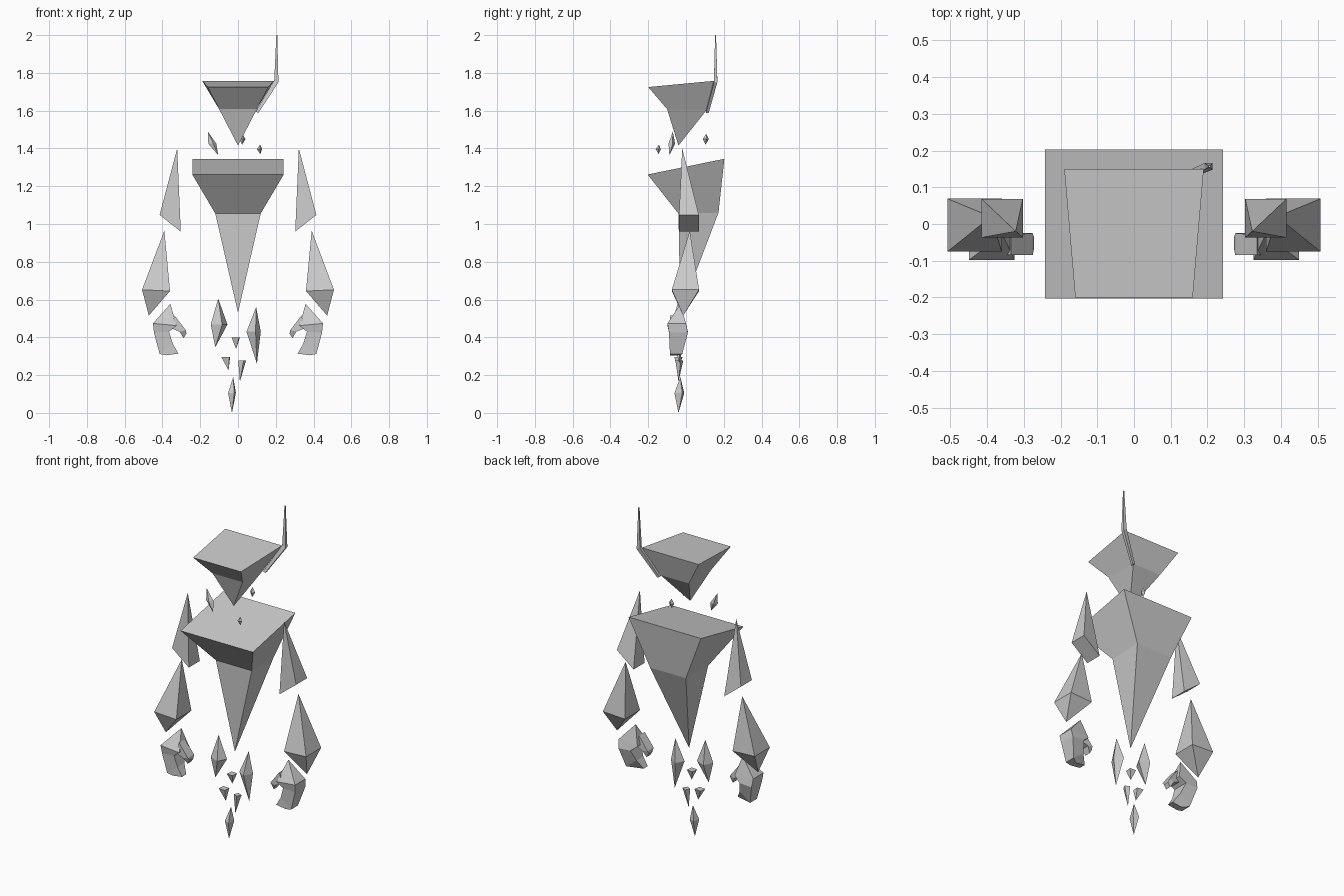
import bpy, bmesh, math


def loft(name, sections):
    """Skin a chain of 4-point rings; a one-point section is a tip."""
    bm = bmesh.new()
    rings = [[bm.verts.new(p) for p in s] for s in sections]
    for a, b in zip(rings, rings[1:]):
        for i in range(4):
            j = (i + 1) % 4
            quad = [a[i % len(a)], a[j % len(a)], b[j % len(b)], b[i % len(b)]]
            bm.faces.new(list(dict.fromkeys(quad)))
    for end in (rings[0], rings[-1]):
        if len(end) == 4:
            bm.faces.new(end)
    bmesh.ops.recalc_face_normals(bm, faces=bm.faces)
    mesh = bpy.data.meshes.new(name)
    bm.to_mesh(mesh)
    bm.free()
    obj = bpy.data.objects.new(name, mesh)
    bpy.context.collection.objects.link(obj)


def front_back(wf, yf, zf, wb, yb, zb):
    """Symmetric ring from a front edge and a back edge."""
    return [(-wf, yf, zf), (wf, yf, zf), (wb, yb, zb), (-wb, yb, zb)]


def slab(x0, z0, x1, z1, y0, y1):
    """Ring from a line in the front plane, swept in depth."""
    return [(x0, y0, z0), (x1, y0, z1), (x1, y1, z1), (x0, y1, z0)]


def pair(name, sections):
    """Right-hand and mirrored copies."""
    for side, s in (("right", 1), ("left", -1)):
        loft(f"{name}_{side}", [[(s * x, y, z) for x, y, z in sec] for sec in sections])


def shard(name, top, mid, bottom, rx, ry, turn):
    """Four-sided crystal between two tips."""
    ring = []
    for i in range(4):
        a = math.radians(turn + 90 * i)
        ring.append((mid[0] + rx * math.cos(a), mid[1] + ry * math.sin(a), mid[2]))
    loft(name, [[top], ring, [bottom]] if top else [ring, [bottom]])


# Head and antenna
loft("head", [front_back(0.16, -0.2, 1.725, 0.19, 0.15, 1.758),
              front_back(0.1, -0.1, 1.608, 0.095, 0.108, 1.602),
              [(0, -0.04, 1.415)]])
loft("antenna", [slab(0.094, 1.595, 0.108, 1.588, 0.105, 0.12),
                 slab(0.192, 1.762, 0.214, 1.75, 0.148, 0.166),
                 slab(0.203, 2.0, 0.208, 2.0, 0.154, 0.159)])

# Torso
loft("torso", [front_back(0.242, -0.203, 1.262, 0.242, 0.203, 1.345),
               front_back(0.12, -0.04, 1.055, 0.12, 0.172, 1.06),
               [(0, -0.03, 0.53)]])

# Arms
pair("upper_arm", [[(0.322, -0.02, 1.4)], slab(0.303, 0.96, 0.415, 1.048, -0.037, 0.068)])
pair("forearm", [[(0.39, 0.02, 0.965)], slab(0.36, 0.645, 0.508, 0.652, -0.075, 0.069),
                 [(0.472, -0.015, 0.515)]])

# Hands: palm with curled fingers, plus a thumb
pair("hand", [[(0.358, -0.03, 0.577)],
              slab(0.325, 0.462, 0.45, 0.474, -0.098, 0.0),
              slab(0.365, 0.43, 0.445, 0.425, -0.09, 0.01),
              slab(0.345, 0.365, 0.415, 0.312, -0.085, -0.02),
              slab(0.315, 0.314, 0.38, 0.305, -0.085, -0.045)])
pair("thumb", [slab(0.36, 0.45, 0.335, 0.515, -0.085, -0.03),
               slab(0.308, 0.43, 0.276, 0.437, -0.085, -0.025),
               slab(0.288, 0.395, 0.273, 0.42, -0.07, -0.035)])

# Floating neck shards
shard("neck_shard_side", (-0.16, -0.07, 1.49), (-0.136, -0.075, 1.425),
      (-0.105, -0.088, 1.365), 0.022, 0.018, 15)
shard("neck_shard_back", (0.022, 0.107, 1.478), (0.024, 0.105, 1.45),
      (0.022, 0.104, 1.42), 0.016, 0.016, 10)
shard("neck_shard_front", (0.117, -0.143, 1.42), (0.114, -0.147, 1.396),
      (0.118, -0.145, 1.37), 0.014, 0.014, 10)

# Trailing shards below the torso
shard("trail_shard_left", (-0.105, -0.035, 0.605), (-0.1, -0.04, 0.468),
      (-0.12, -0.045, 0.348), 0.047, 0.042, 20)
shard("trail_shard_right", (0.096, -0.035, 0.56), (0.083, -0.04, 0.43),
      (0.1, -0.035, 0.26), 0.039, 0.042, 15)
shard("trail_chip_top", None, (-0.012, -0.04, 0.398), (-0.01, -0.04, 0.338), 0.028, 0.028, 40)
shard("trail_chip_left", None, (-0.065, -0.04, 0.295), (-0.05, -0.045, 0.225), 0.03, 0.028, 40)
shard("trail_chip_right", None, (0.022, -0.035, 0.278), (0.01, -0.04, 0.165), 0.022, 0.022, 20)
shard("trail_tip", (-0.025, -0.03, 0.19), (-0.032, -0.035, 0.105),
      (-0.032, -0.04, 0.0), 0.024, 0.03, 30)
